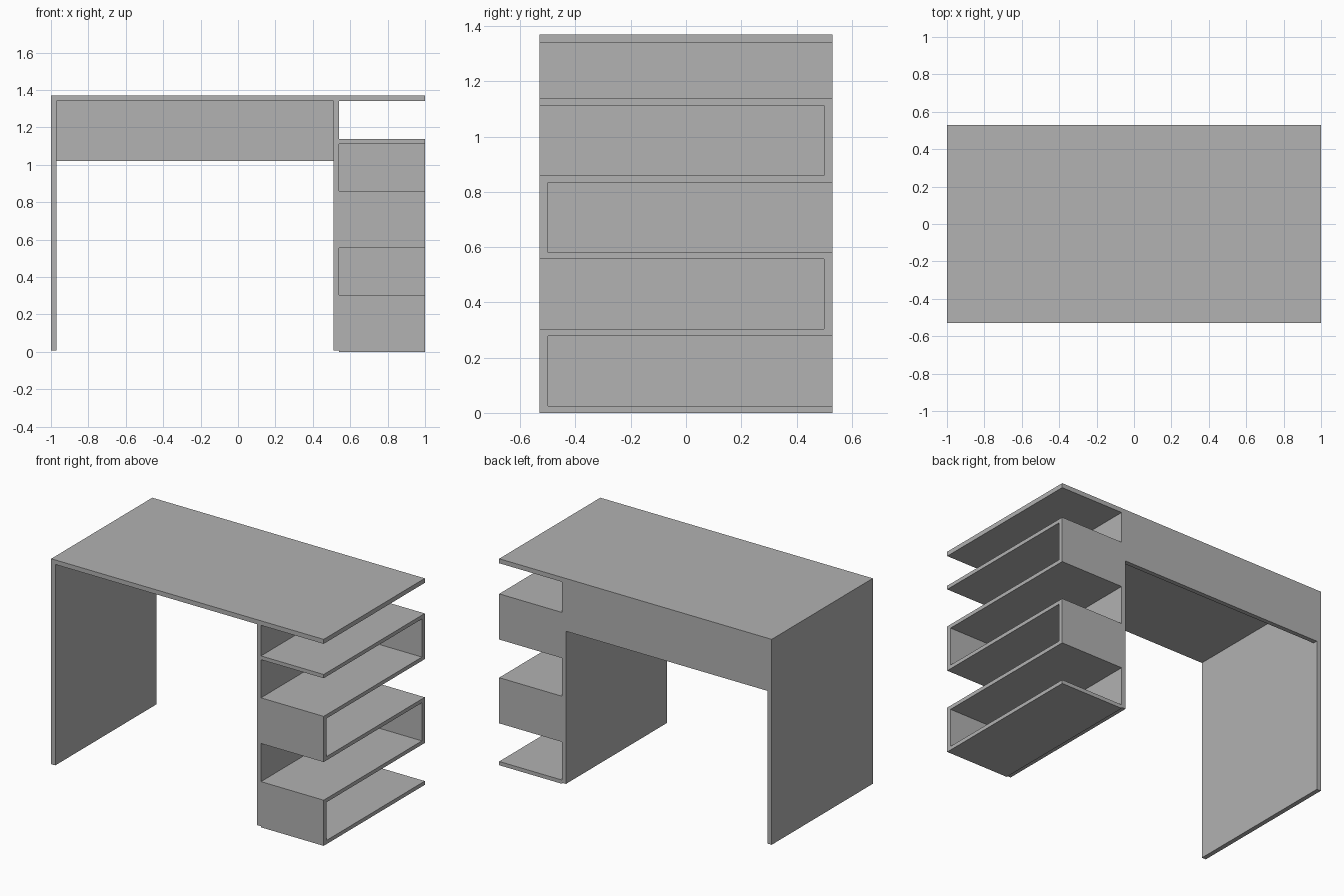
import bpy

cube = bpy.data.objects.get("Cube")
if cube:
    bpy.data.objects.remove(cube, do_unlink=True)

grey = bpy.data.materials.new("plain grey")
grey.use_nodes = True
colour = (0.445, 0.445, 0.445, 1)
grey.diffuse_color = colour
grey.node_tree.nodes["Principled BSDF"].inputs["Base Color"].default_value = colour


def board(name, x, y, z):
    """Flat board spanning the given (low, high) ranges."""
    spans = (x, y, z)
    bpy.ops.mesh.primitive_cube_add(size=1, location=[(a + b) / 2 for a, b in spans])
    ob = bpy.context.object
    ob.name = name
    ob.scale = [b - a for a, b in spans]
    bpy.ops.object.transform_apply(location=False, rotation=False, scale=True)
    ob.data.materials.append(grey)


HALF = 0.53             # half depth
T = 0.03                # main board thickness
SHELF = 0.025           # shelf thickness
TOP = 1.37
UNDER = TOP - T
depth = (-HALF, HALF)
inner = (0.51, 0.54)    # panel beside the knee space
bay = (inner[1], 1)     # width of the shelf tower

# Desk frame
board("desk_top", (-1, 1), depth, (UNDER, TOP))
board("right_side_panel", (-1, -1 + T), depth, (0.007, UNDER))
board("inner_side_panel", inner, depth, (0.007, UNDER))
board("back_panel", (-1 + T, inner[0]), (HALF - T, HALF), (1.02, UNDER))

# Zigzag shelf tower: uprights alternate between front and back
PITCH = 0.278
for i in range(5):
    low = i * PITCH
    board(f"shelf_{i + 1}", bay, depth, (low, low + SHELF))
    if i < 4:
        upright = (-HALF, -HALF + T) if i % 2 == 0 else (HALF - T, HALF)
        board(f"shelf_upright_{i + 1}", bay, upright, (low + SHELF, low + PITCH))
